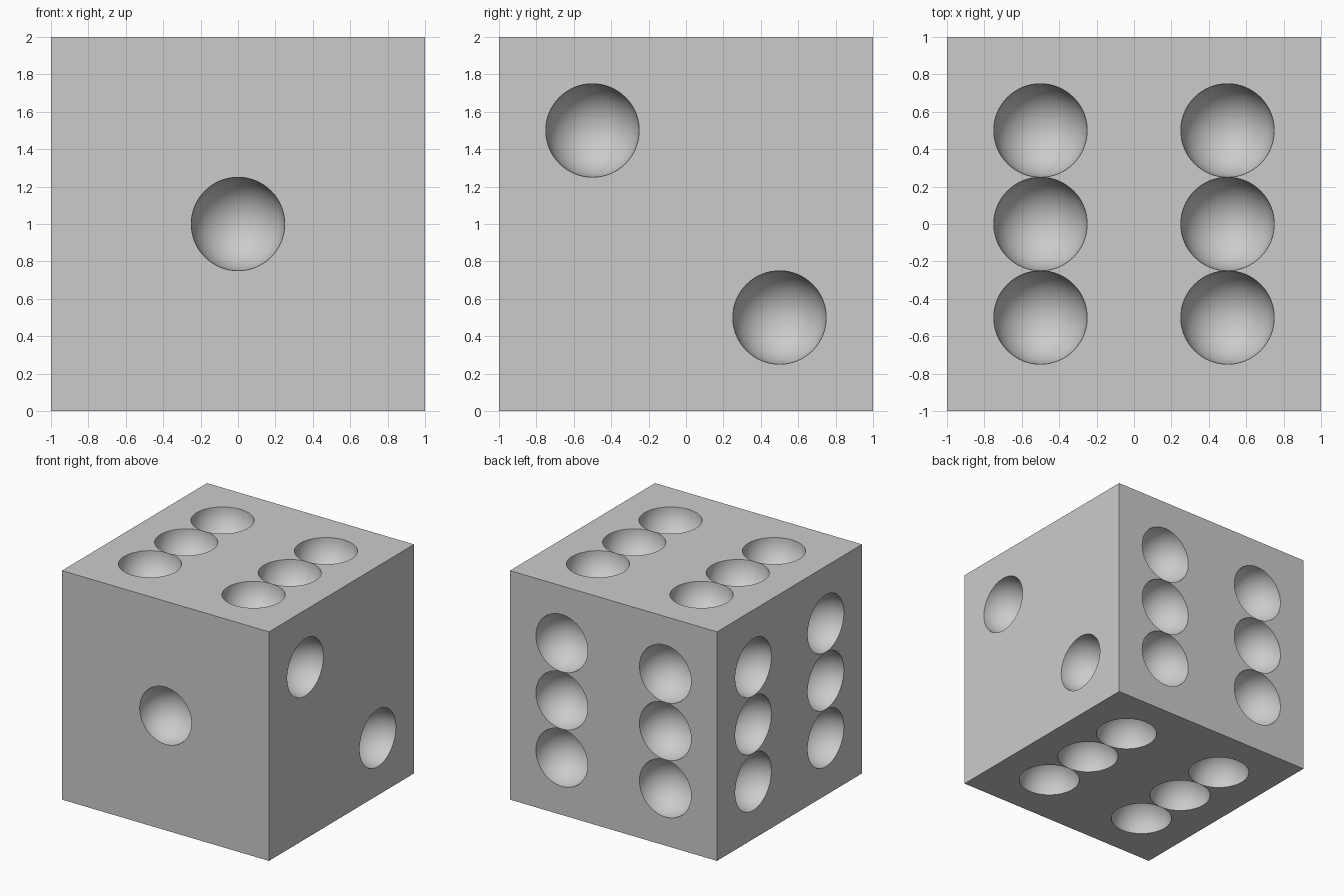
import bpy
import bmesh
from math import sin, cos, pi
from mathutils import Matrix, Vector

default = bpy.data.objects.get("Cube")
if default:
    bpy.data.objects.remove(default, do_unlink=True)

HALF = 1.0        # half the side of the die
RADIUS = 0.2499   # pips almost touch along each row
STEP = 0.5        # pip spacing


def make_material(name, colour):
    mat = bpy.data.materials.new(name)
    mat.use_nodes = True
    mat.diffuse_color = colour
    mat.node_tree.nodes["Principled BSDF"].inputs["Base Color"].default_value = colour
    return mat


def make_object(name, bm):
    mesh = bpy.data.meshes.new(name)
    bm.to_mesh(mesh)
    bm.free()
    obj = bpy.data.objects.new(name, mesh)
    bpy.context.collection.objects.link(obj)
    return obj


def add_pip(bm, matrix, segments=64, rings=16):
    """Hemispherical plug with a short collar that sticks out of the face."""
    arc = [(RADIUS * cos(i * pi / 2 / rings), -RADIUS * sin(i * pi / 2 / rings))
           for i in range(rings)]
    loops = []
    for r, z in [(RADIUS, 0.05)] + arc:
        loops.append([bm.verts.new(matrix @ Vector((r * cos(a), r * sin(a), z)))
                      for a in (2 * pi * k / segments for k in range(segments))])
    pole = bm.verts.new(matrix @ Vector((0, 0, -RADIUS)))
    bm.faces.new(loops[0])
    for upper, lower in zip(loops, loops[1:]):
        for k in range(segments):
            n = (k + 1) % segments
            bm.faces.new((upper[k], lower[k], lower[n], upper[n]))
    for k in range(segments):
        bm.faces.new((loops[-1][k], pole, loops[-1][(k + 1) % segments]))


# Pip layouts in each face's own (u, v) plane
one = [(0, 0)]
two = [(-STEP, STEP), (STEP, -STEP)]
six = [(u, v) for u in (-STEP, STEP) for v in (-STEP, 0, STEP)]

X, Y, Z = Vector((1, 0, 0)), Vector((0, 1, 0)), Vector((0, 0, 1))
# Each face: u axis, v axis, layout; the outward normal is u x v
faces = [(X, Z, one), (Y, Z, two), (-X, Z, six),
         (-Y, Z, six), (X, Y, six), (-X, Y, six)]

# Cutter holding all pips
bm = bmesh.new()
for u, v, layout in faces:
    normal = u.cross(v)
    turn = Matrix((u, v, normal)).transposed().to_4x4()
    for a, b in layout:
        centre = Z * HALF + normal * HALF + u * a + v * b
        add_pip(bm, Matrix.Translation(centre) @ turn)
bmesh.ops.recalc_face_normals(bm, faces=bm.faces)
cutter = make_object("pip_cutter", bm)
cutter.hide_render = True

# Die body
bm = bmesh.new()
bmesh.ops.create_cube(bm, size=2 * HALF, matrix=Matrix.Translation(Z * HALF))
die = make_object("die_body", bm)

# Carve the pips
bpy.ops.object.select_all(action='DESELECT')
die.select_set(True)
bpy.context.view_layer.objects.active = die
carve = die.modifiers.new("carve_pips", 'BOOLEAN')
carve.operation = 'DIFFERENCE'
carve.solver = 'EXACT'
carve.object = cutter
bpy.ops.object.modifier_apply(modifier=carve.name)
bpy.data.objects.remove(cutter, do_unlink=True)

die.data.materials.clear()
die.data.materials.append(make_material("light_grey", (0.6, 0.6, 0.6, 1)))
bpy.ops.object.shade_smooth_by_angle(angle=pi / 6)
